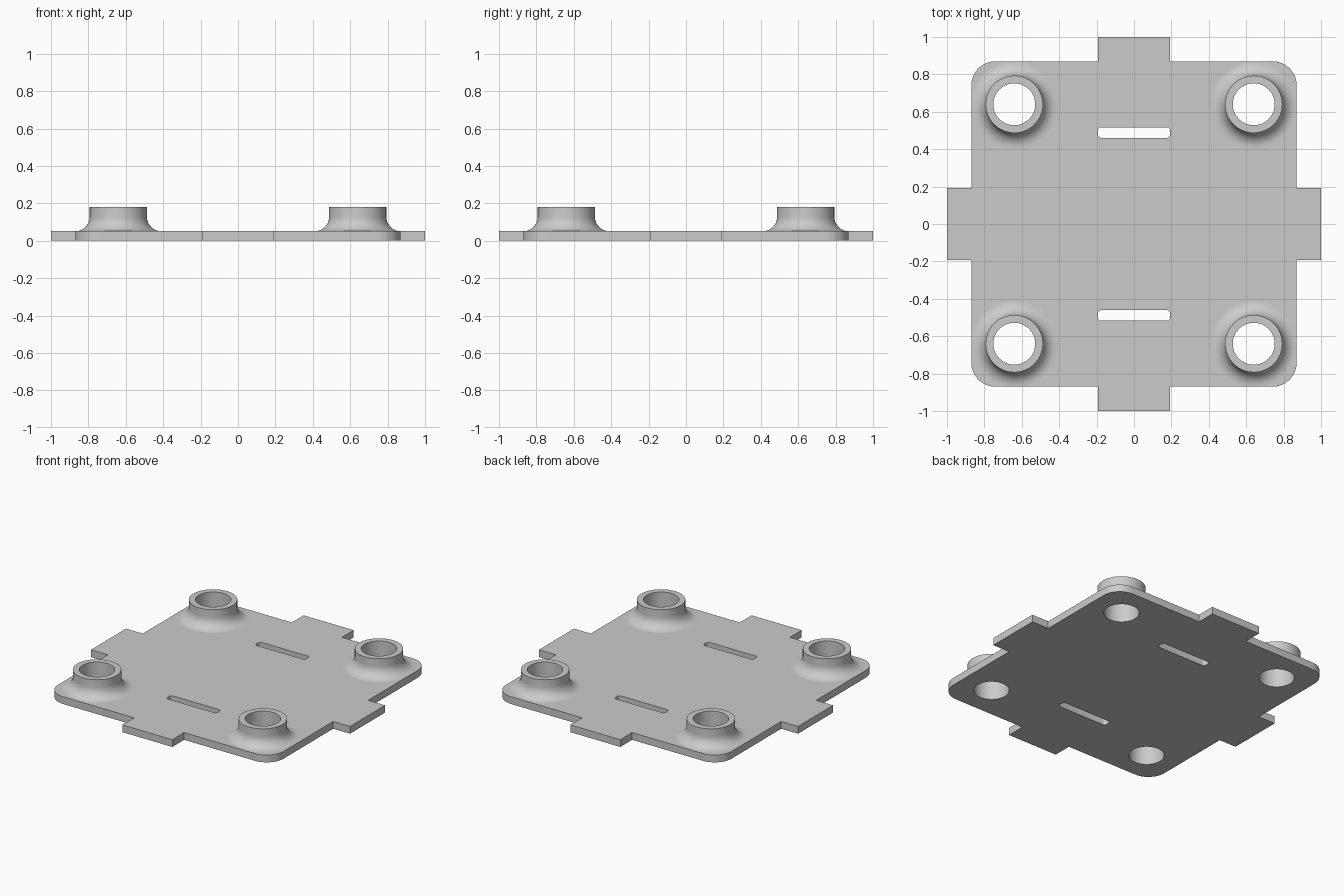
import bpy, bmesh, math
from mathutils import Matrix, Vector

THICK = 0.051      # plate thickness
HALF = 0.87        # half width of the plate
CORNER = 0.13      # plate corner radius
TAB = 0.193        # half width of the edge tabs
BOSS = 0.64        # boss distance from both axes
BORE, RIM, FILLET, TOP = 0.112, 0.153, 0.077, 0.18
SEGS = 64

if "Cube" in bpy.data.objects:
    bpy.data.objects.remove(bpy.data.objects["Cube"])

grey = bpy.data.materials.new("plain grey")
grey.use_nodes = True
colour = (0.6, 0.6, 0.6, 1)
grey.diffuse_color = colour
grey.node_tree.nodes["Principled BSDF"].inputs["Base Color"].default_value = colour


def arc(cx, cy, r, start, end, steps):
    """Points along an arc, angles in degrees."""
    angles = [math.radians(start + (end - start) * i / steps) for i in range(steps + 1)]
    return [Vector((cx + r * math.cos(a), cy + r * math.sin(a), 0)) for a in angles]


def rounded_slot(cx, cy, hx, hy, r):
    points = []
    for i, (sx, sy) in enumerate([(1, 1), (-1, 1), (-1, -1), (1, -1)]):
        points += arc(cx + sx * (hx - r), cy + sy * (hy - r), r, 90 * i, 90 * i + 90, 5)
    return points


def add_loop(bm, points):
    verts = [bm.verts.new(p) for p in points]
    return [bm.edges.new((a, b)) for a, b in zip(verts, verts[1:] + verts[:1])]


def make_object(name, bm):
    mesh = bpy.data.meshes.new(name)
    bmesh.ops.recalc_face_normals(bm, faces=bm.faces)
    bm.to_mesh(mesh)
    bm.free()
    mesh.materials.append(grey)
    obj = bpy.data.objects.new(name, mesh)
    bpy.context.collection.objects.link(obj)
    return obj


# Plate outline: one tab and one rounded corner, turned four times
quarter = [Vector((1, -TAB, 0)), Vector((1, TAB, 0)), Vector((HALF, TAB, 0))]
quarter += arc(HALF - CORNER, HALF - CORNER, CORNER, 0, 90, 12)
quarter.append(Vector((TAB, HALF, 0)))
outline = []
for turn in range(4):
    spin = Matrix.Rotation(turn * math.pi / 2, 3, "Z")
    outline += [spin @ p for p in quarter]

# Plate with four bores and two slots
corners = {"back_left": (1, 1), "back_right": (-1, 1),
           "front_left": (1, -1), "front_right": (-1, -1)}
bm = bmesh.new()
edges = add_loop(bm, outline)
for sx, sy in corners.values():
    edges += add_loop(bm, arc(sx * BOSS, sy * BOSS, BORE, 0, 360, SEGS)[:-1])
for side in (1, -1):
    edges += add_loop(bm, rounded_slot(0, side * 0.489, TAB, 0.028, 0.016))
bmesh.ops.triangle_fill(bm, use_beauty=True, edges=edges)
result = bmesh.ops.extrude_face_region(bm, geom=bm.faces[:])
lifted = [v for v in result["geom"] if isinstance(v, bmesh.types.BMVert)]
bmesh.ops.translate(bm, verts=lifted, vec=(0, 0, THICK))
parts = [make_object("base_plate", bm)]

# Hollow bosses: turned profile of bore wall, rim, outer wall and foot fillet
profile = [(BORE, THICK), (BORE, TOP), (RIM, TOP)]
profile += [(p.x, p.y) for p in arc(RIM + FILLET, THICK + FILLET, FILLET, 180, 270, 12)]
for name, (sx, sy) in corners.items():
    bm = bmesh.new()
    verts = [bm.verts.new((r, 0, z)) for r, z in profile]
    line = [bm.edges.new(pair) for pair in zip(verts, verts[1:])]
    bmesh.ops.spin(bm, geom=verts + line, cent=(0, 0, 0), axis=(0, 0, 1),
                   angle=2 * math.pi, steps=SEGS, use_merge=True)
    bmesh.ops.remove_doubles(bm, verts=bm.verts, dist=0.0001)
    boss = make_object(name + "_boss", bm)
    boss.location = (sx * BOSS, sy * BOSS, 0)
    parts.append(boss)

# Smooth curved walls, keep edges sharp
bpy.ops.object.select_all(action="DESELECT")
for part in parts:
    part.select_set(True)
bpy.context.view_layer.objects.active = parts[0]
bpy.ops.object.shade_smooth_by_angle(angle=math.radians(30))
